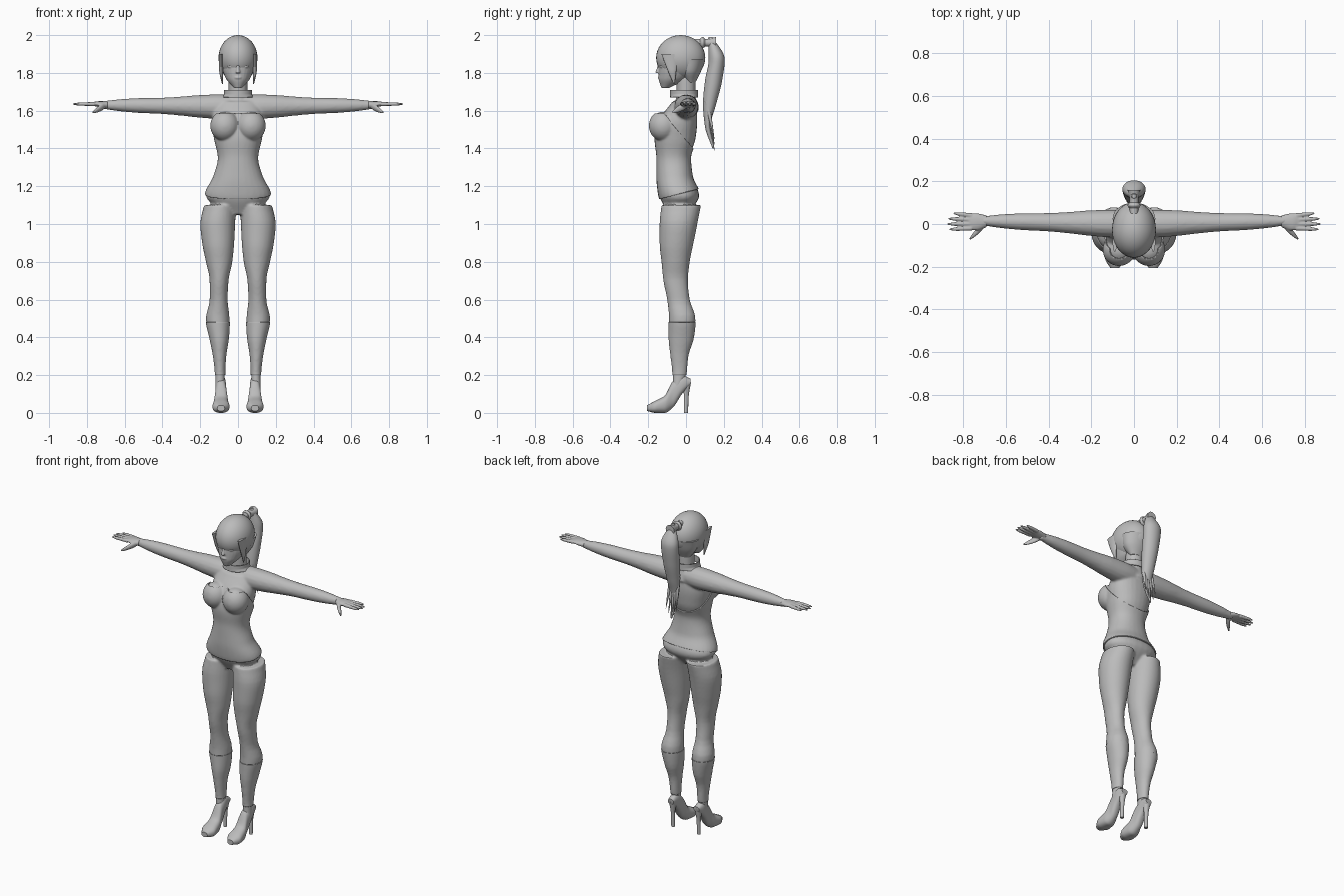
import bpy
import bmesh
from math import cos, sin, pi, copysign
from mathutils import Matrix, Vector

default_cube = bpy.data.objects.get("Cube")
if default_cube:
    bpy.data.objects.remove(default_cube, do_unlink=True)

grey = bpy.data.materials.new("plain grey")
grey.use_nodes = True
grey.diffuse_color = (0.5, 0.5, 0.5, 1)
grey.node_tree.nodes["Principled BSDF"].inputs["Base Color"].default_value = grey.diffuse_color

# For each lofting axis: the two cross-section axes, then the axis itself
AXES = {"x": (1, 2, 0), "y": (0, 2, 1), "z": (0, 1, 2)}


def tangent(slope_in, slope_out):
    """Harmonic mean of the slopes, flat at extremes, so curves never overshoot."""
    product = slope_in * slope_out
    return 2 * product / (slope_in + slope_out) if product > 0 else 0


def sample(values, u):
    """Smooth curve through evenly spaced values, read at u between zero and one."""
    if len(values) == 1:
        return values[0]
    padded = [2 * values[0] - values[1], *values, 2 * values[-1] - values[-2]]
    position = u * (len(values) - 1)
    index = min(int(position), len(values) - 2)
    v = position - index
    before, start, end, after = padded[index:index + 4]
    slope = end - start
    tangent_start = tangent(start - before, slope)
    tangent_end = tangent(slope, after - end)
    blend = v * v * (3 - 2 * v)
    return (start + slope * blend + tangent_start * v * (1 - v) ** 2
            - tangent_end * v * v * (1 - v))


def loft(bm, axis, span, low_a, high_a, low_b, high_b, side=1, power=2, sides=28, rings=36, caps=True):
    """Skin rounded cross-sections whose four limits each follow a curve along the span."""
    index_a, index_b, index_t = AXES[axis]
    limits = (low_a, high_a, low_b, high_b)
    loops = []
    for step in range(rings + 1):
        u = step / rings
        a_min, a_max, b_min, b_max = (sample(values, u) for values in limits)
        loop = []
        for k in range(sides):
            angle = 2 * pi * k / sides
            c, s = (copysign(abs(f(angle)) ** (2 / power), f(angle)) for f in (cos, sin))
            point = Vector()
            point[index_t] = span[0] + (span[1] - span[0]) * u
            point[index_a] = (a_min + a_max + c * (a_max - a_min)) / 2
            point[index_b] = (b_min + b_max + s * (b_max - b_min)) / 2
            point.x *= side
            loop.append(bm.verts.new(point))
        loops.append(loop)
    for lower, upper in zip(loops, loops[1:]):
        for k in range(sides):
            n = (k + 1) % sides
            bm.faces.new((lower[k], lower[n], upper[n], upper[k]))
    if caps:
        bm.faces.new(loops[0])
        bm.faces.new(loops[-1])


def both_sides(half_widths):
    return [-width for width in half_widths], half_widths


def limb(bm, axis, start, end, radii, side=1):
    """Round tapering tube from start to end with evenly spaced radii."""
    start, end = Vector(start), Vector(end)
    centres = [start.lerp(end, k / (len(radii) - 1)) for k in range(len(radii))]
    index_a, index_b, index_t = AXES[axis]
    limits = [[centre[index] + sign * radius for centre, radius in zip(centres, radii)]
              for index in (index_a, index_b) for sign in (-1, 1)]
    loft(bm, axis, (start[index_t], end[index_t]), *limits, side=side, sides=16)


def ellipsoid(bm, centre, radii):
    matrix = Matrix.Translation(centre) @ Matrix.Diagonal((*radii, 1))
    bmesh.ops.create_uvsphere(bm, u_segments=32, v_segments=20, radius=1, matrix=matrix)


def finish(name, bm, voxel=0, smoothing=0, thickness=0):
    """Turn the bmesh into an object, optionally fused into one skin."""
    bmesh.ops.recalc_face_normals(bm, faces=bm.faces)
    mesh = bpy.data.meshes.new(name)
    bm.to_mesh(mesh)
    bm.free()
    obj = bpy.data.objects.new(name, mesh)
    bpy.context.collection.objects.link(obj)
    if voxel:
        remesh = obj.modifiers.new("fuse", "REMESH")
        remesh.mode, remesh.voxel_size = "VOXEL", voxel
        relax = obj.modifiers.new("relax", "SMOOTH")
        relax.factor, relax.iterations = 0.5, smoothing
        graph = bpy.context.evaluated_depsgraph_get()
        baked = bpy.data.meshes.new_from_object(obj.evaluated_get(graph))
        obj.modifiers.clear()
        obj.data = baked
    if thickness:
        solid = obj.modifiers.new("thickness", "SOLIDIFY")
        solid.thickness, solid.offset = thickness, 1
    obj.data.materials.clear()
    obj.data.materials.append(grey)
    bpy.ops.object.select_all(action="DESELECT")
    obj.select_set(True)
    bpy.context.view_layer.objects.active = obj
    bpy.ops.object.shade_smooth_by_angle(angle=pi / 4)
    return obj


def garment(name, source, cuts, thickness):
    """Thin layer over the part of the source behind every cutting plane."""
    bm = bmesh.new()
    bm.from_mesh(source.data)
    for point, normal in cuts:
        bmesh.ops.bisect_plane(bm, geom=bm.verts[:] + bm.edges[:] + bm.faces[:],
                               plane_co=point, plane_no=normal, clear_outer=True)
    finish(name, bm, thickness=thickness)


# Torso, neck, bust, arms and legs fused into one body
body_mesh = bmesh.new()
loft(body_mesh, "z", (1.05, 1.65), *both_sides([.06, .17, .125, .1, .12, .135, .11]),
     [-.09, -.14, -.15, -.15, -.16, -.14, -.07], [0, .07, .03, .02, .05, .06, .05], power=2.2)
limb(body_mesh, "z", (0, 0, 1.6), (0, 0, 1.78), [.07, .05, .05])
for side in (1, -1):
    ellipsoid(body_mesh, (side * .07, -.12, 1.52), (.07, .07, .075))
    limb(body_mesh, "x", (0, 0, 1.62), (.72, .015, 1.63),
         [.06, .065, .06, .05, .043, .04, .033, .02], side)
    loft(body_mesh, "z", (1.1, .1),
         [.01, .015, .02, .03, .05, .055, .045, .05, .065, .07, .07],
         [.18, .2, .19, .17, .15, .15, .17, .15, .13, .12, .12],
         [-.13, -.14, -.14, -.13, -.12, -.1, -.09, -.09, -.08, -.07, -.07],
         [.08, .06, .04, .02, .01, .02, .05, .04, .01, 0, -.04], side)
body = finish("body", body_mesh, voxel=.007, smoothing=6)

# Strapless top with a low back, and the boot shafts
up, down = Vector((0, 0, 1)), Vector((0, 0, -1))
garment("top_garment", body, [((0, 0, 1.58), up), ((0, -.09, 1.55), (0, 1.2, 1)),
                              ((0, -.15, 1.13), (0, .25, -1))], thickness=.007)
garment("boot_shafts", body, [((0, 0, .48), up), ((0, 0, .2), down)], thickness=.003)

# Collar around the neck
collar = bmesh.new()
loft(collar, "z", (1.67, 1.71), *both_sides([.08, .07, .07]), [-.08], [.06], caps=False)
finish("collar", collar, thickness=.004)

for side, label in ((1, "left"), (-1, "right")):
    # Palm, four fingers and a thumb
    hand = bmesh.new()
    loft(hand, "x", (.69, .79), [-.015, -.03, -.02], [.04, .05, .05],
         [1.61, 1.62, 1.63], [1.65, 1.65, 1.64], side)
    for k, tip in enumerate((.865, .875, .87, .845)):
        spread = (k - 1) * .025
        limb(hand, "x", (.76, spread * .8, 1.635), (tip, spread, 1.635), [.011, .01, .009, .004], side)
    limb(hand, "x", (.7, 0, 1.63), (.77, -.07, 1.59), [.015, .018, .014, .006], side)
    finish(label + "_hand", hand, voxel=.004, smoothing=2)

    # High-heeled shoe
    shoe = bmesh.new()
    loft(shoe, "y", (-.207, .025),
         [.07, .045, .05, .06, .065, .07], [.11, .135, .13, .12, .12, .11],
         [.01, 0, 0, .03, .1, .15], [.04, .065, .09, .17, .2, .18], side, power=2.4)
    finish(label + "_shoe", shoe)
    heel = bmesh.new()
    limb(heel, "z", (.09, 0, 0), (.09, .003, .16), [.011, .012, .023], side)
    finish(label + "_heel", heel)

# Head with nose, lips, eyes and brow ridges
head = bmesh.new()
loft(head, "z", (1.72, 1.98), *both_sides([.02, .065, .083, .087, .08, .03]),
     [-.13, -.145, -.145, -.145, -.14, -.06], [-.09, .01, .05, .08, .08, .03])
limb(head, "z", (0, -.143, 1.85), (0, -.15, 1.8), [.005, .008, .013])
ellipsoid(head, (0, -.14, 1.775), (.02, .01, .008))
for side in (1, -1):
    ellipsoid(head, (side * .036, -.126, 1.835), (.02, .013, .01))
    ellipsoid(head, (side * .037, -.126, 1.85), (.022, .016, .005))
finish("head", head, voxel=.004, smoothing=2)

# Hair: rounded cap with fringe, swept-up back and side locks
hair = bmesh.new()
ellipsoid(hair, (0, -.028, 1.88), (.103, .13, .12))
loft(hair, "z", (1.75, 1.87), *both_sides([.045, .085, .1]), [0, -.04, -.05], [.05, .08, .1])
for side in (1, -1):
    loft(hair, "z", (1.74, 1.9), [.08], [.085, .1, .1], [-.065, -.1, -.13], [-.06, -.05, -.04], side)
finish("hair", hair)

# Ponytail with loose strands, and the band holding it
tail = bmesh.new()
limb(tail, "y", (0, .05, 1.96), (0, .16, 1.96), [.02, .02, .03])
loft(tail, "z", (1.4, 1.99), *both_sides([.005, .025, .04, .05, .055, .01]),
     [.14, .1, .09, .1, .12, .12], [.15, .13, .16, .19, .205, .14])
for k in range(-2, 3):
    end = 1.39 + .03 * abs(k)
    limb(tail, "z", (k * .012, .11, 1.65), (k * .018, .15, end), [.012, .008, .001])
finish("ponytail", tail)
band = bmesh.new()
limb(band, "y", (0, .075, 1.96), (0, .1, 1.96), [.022, .03, .022])
finish("hair_band", band)
